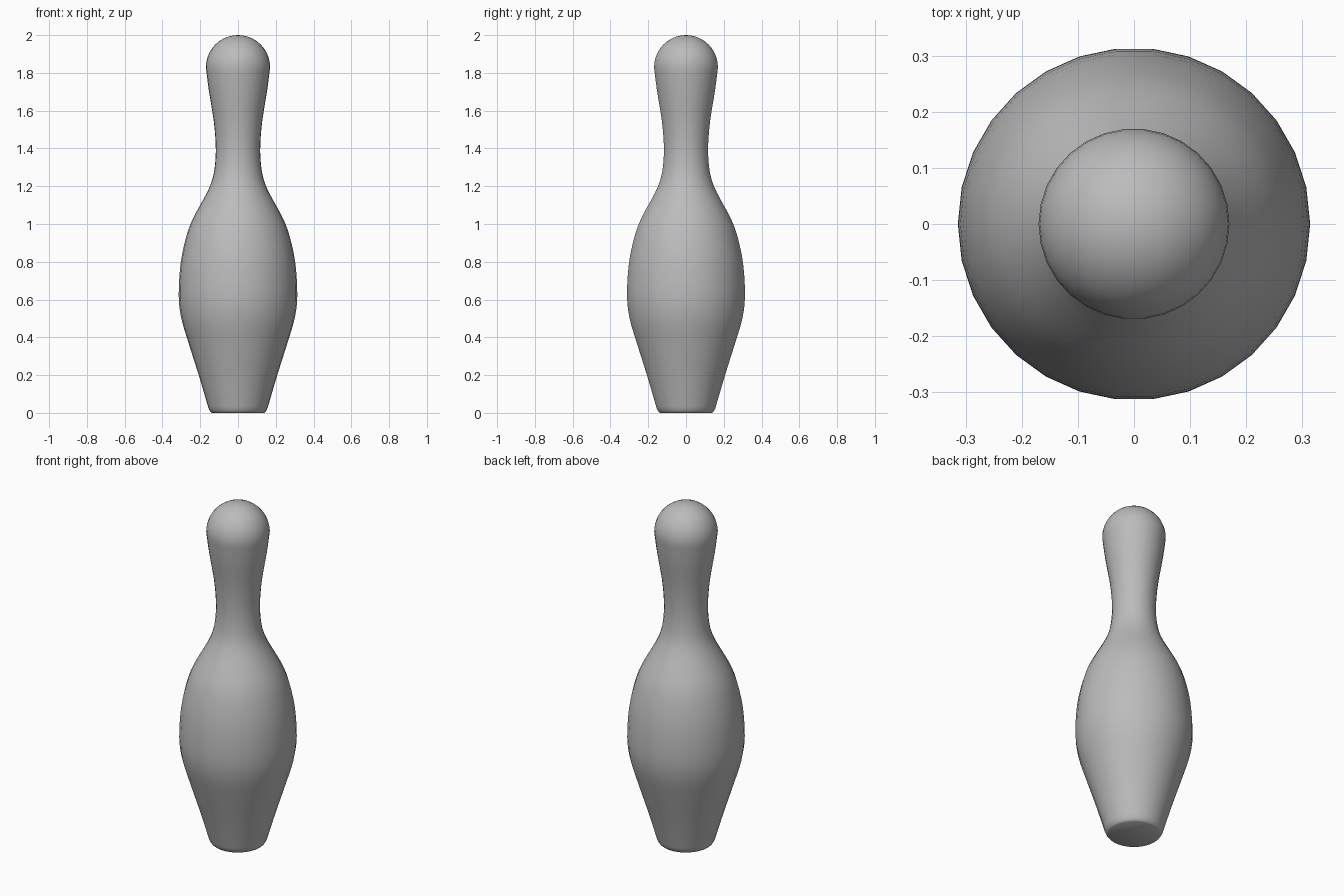
import bpy
import bmesh
from math import sin, cos, pi, radians
from mathutils import Matrix, Vector

cube = bpy.data.objects.get("Cube")
if cube:
    bpy.data.objects.remove(cube, do_unlink=True)

SIDES = 30
HEAD_R, HEAD_Z = 0.17, 1.83

# Single body colour
grey = bpy.data.materials.new("plain grey")
grey.use_nodes = True
colour = (0.5, 0.5, 0.5, 1)
grey.diffuse_color = colour
grey.node_tree.nodes["Principled BSDF"].inputs["Base Color"].default_value = colour

# Silhouette as (radius, height): foot, belly, neck
profile = [(0.138, 0), (0.146, 0.007), (0.156, 0.025), (0.168, 0.065),
           (0.208, 0.2), (0.265, 0.38), (0.3, 0.5), (0.314, 0.62),
           (0.304, 0.79), (0.275, 0.93), (0.238, 1.03), (0.165, 1.165),
           (0.135, 1.24), (0.121, 1.32), (0.118, 1.42), (0.129, 1.55),
           (0.155, 1.71)]


def smooth_path(points, steps):
    """Catmull-Rom curve through the points."""
    p = [Vector(q) for q in points]
    p = [p[0]] + p + [p[-1]]
    path = []
    for a, b, c, d in zip(p, p[1:], p[2:], p[3:]):
        for i in range(steps):
            t = i / steps
            path.append(b + t / 2 * (c - a + t * (2*a - 5*b + 4*c - d
                                                  + t * (3*b - a - 3*c + d))))
    return path + [p[-1]]


# Rounded head: arc from the widest ring up to the pole
arc = [(HEAD_R * cos(t), HEAD_Z + HEAD_R * sin(t))
       for t in (pi / 2 * i / 10 for i in range(11))]
path = smooth_path(profile + arc[:1], 3) + [Vector(q) for q in arc[1:]]

# Lathe the silhouette around z
bm = bmesh.new()
verts = [bm.verts.new((r, 0, z)) for r, z in path]
edges = [bm.edges.new(pair) for pair in zip(verts, verts[1:])]
bmesh.ops.spin(bm, geom=verts + edges, cent=(0, 0, 0), axis=(0, 0, 1),
               angle=2 * pi, steps=SIDES, use_merge=True)
bmesh.ops.remove_doubles(bm, verts=bm.verts, dist=0.0005)

# Flat underside
rim = [e for e in bm.edges if e.is_boundary]
bmesh.ops.contextual_create(bm, geom=rim)
bmesh.ops.recalc_face_normals(bm, faces=bm.faces)

mesh = bpy.data.meshes.new("pin_body")
bm.to_mesh(mesh)
bm.free()
mesh.materials.append(grey)
pin = bpy.data.objects.new("pin_body", mesh)
bpy.context.collection.objects.link(pin)

bpy.context.view_layer.objects.active = pin
pin.select_set(True)
bpy.ops.object.shade_smooth_by_angle(angle=radians(40))
